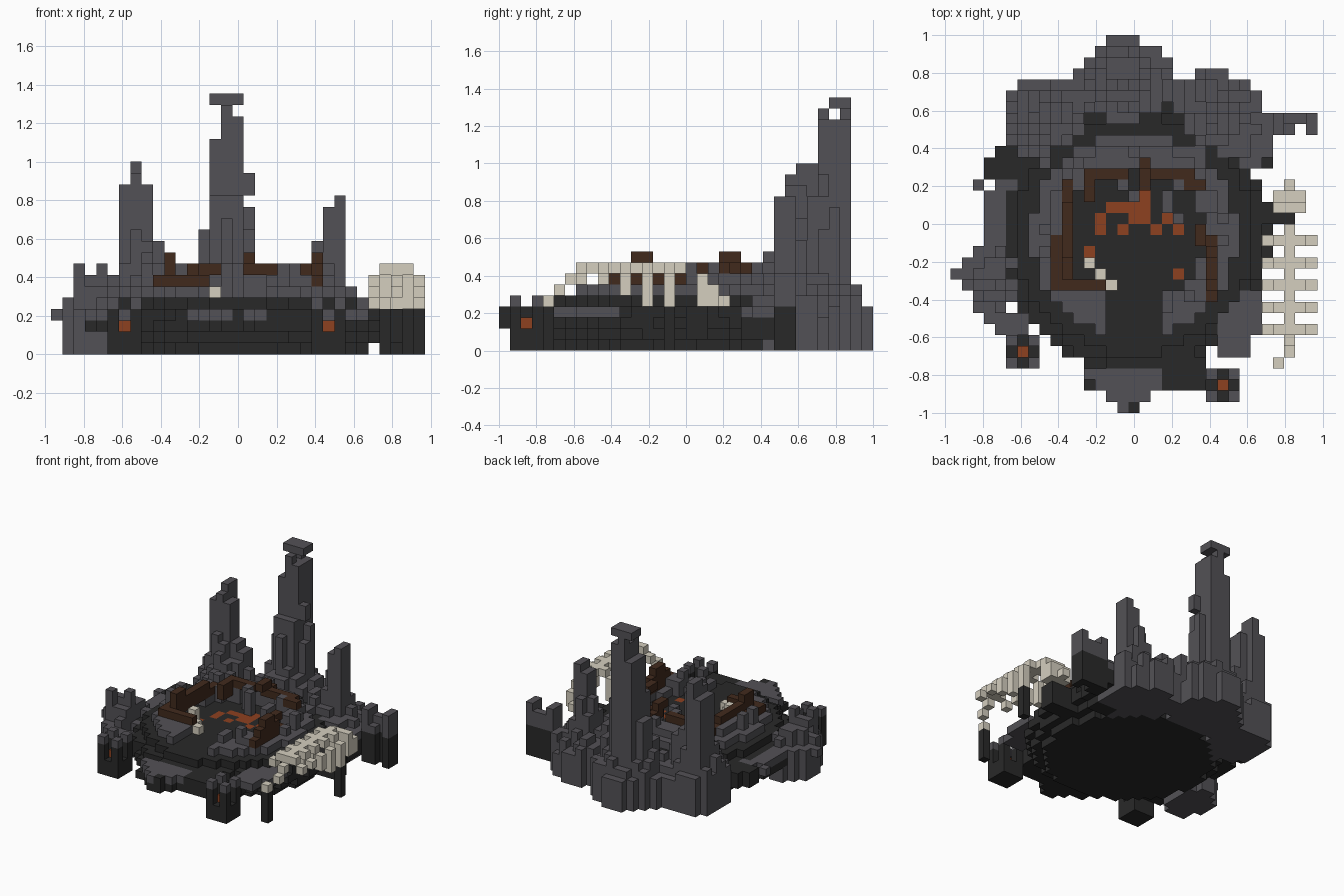
import bpy, bmesh, math, random
from mathutils import Vector

cube = bpy.data.objects.get("Cube")
if cube:
    bpy.data.objects.remove(cube)

random.seed(4)
U = 2 / 34                                   # block size
ORIGIN = Vector((-16.5, -17, 0))
CX, CY = 16, 15.5                            # crater centre in blocks


def material(name, rgb):
    m = bpy.data.materials.new(name)
    m.use_nodes = True
    m.diffuse_color = (*rgb, 1)
    bsdf = m.node_tree.nodes["Principled BSDF"]
    bsdf.inputs["Base Color"].default_value = (*rgb, 1)
    bsdf.inputs["Roughness"].default_value = 0.9
    return m


DARK = material("dark rock", (0.022, 0.022, 0.022))
GREY = material("grey rock", (0.086, 0.083, 0.093))
BROWN = material("burnt wood", (0.053, 0.023, 0.012))
EMBER = material("ember orange", (0.27, 0.052, 0.014))
BONE = material("bone", (0.66, 0.62, 0.52))

grid = {}                                    # block -> (part, material)


def box(part, mat, i, j, k):
    """Fill inclusive block ranges; a single number is a range of one."""
    span = [range(r[0], r[1] + 1) if isinstance(r, tuple) else (r,) for r in (i, j, k)]
    for x in span[0]:
        for y in span[1]:
            for z in span[2]:
                grid[x, y, z] = (part, mat)


def disc(part, mat, k, radius, cx=CX, cy=CY, stretch=1):
    for x in range(33):
        for y in range(34):
            if math.hypot(x - cx, (y - cy) / stretch) <= radius:
                grid.setdefault((x, y, k), (part, mat))


def mound(part, mat, cx, cy, rx, ry, heights):
    """Rough heap whose column height falls from the centre to the rim."""
    for x in range(33):
        for y in range(34):
            d = math.hypot((x - cx) / rx, (y - cy) / ry)
            if d <= 1:
                h = heights[min(int(d * len(heights)), len(heights) - 1)]
                for z in range(max(2, h + random.choice((-1, 0, 0, 1)))):
                    grid.setdefault((x, y, z), (part, mat))


# Stepped base and raised dark plateau
for k, r in enumerate((10.2, 11.4, 12.1, 11.8, 10.7)):
    disc("crater_base", DARK, k, r)

# Grey crater rim, open at the front
for x in range(33):
    for y in range(34):
        r = math.hypot(x - CX, y - CY)
        inside = r < 6.2 or (abs(x - CX) <= 2 and y < CY)
        if r <= 9.3 and not inside:
            grid[x, y, 5] = ("crater_rim", GREY)
            if r < 8.3 and (y > 17 or random.random() < 0.35):
                grid[x, y, 6] = ("crater_rim", GREY)
                if random.random() < 0.12:
                    grid[x, y, 7] = ("crater_rim", GREY)

# Thin ledges around the lower ring
box("front_ledge", DARK, (12, 22), (2, 4), 2)
box("front_ledge", DARK, (14, 17), 1, 2)
box("front_ledge", GREY, (12, 18), 3, 3)
box("front_ledge", GREY, (13, 18), 2, 3)
box("front_ledge", GREY, (14, 17), 1, 3)
box("front_ledge", DARK, (19, 22), (2, 4), 3)
box("front_ledge", DARK, (15, 16), 0, 2)
box("front_ledge", GREY, 15, 0, 3)
box("front_ledge", DARK, 16, 0, 3)
box("side_ledge", GREY, (24, 26), (5, 10), 3)
box("side_ledge", GREY, 27, (7, 10), 3)
box("back_ledge", DARK, (4, 7), (21, 23), (2, 3))
box("back_ledge", DARK, 3, (21, 22), (2, 3))
box("back_ledge", GREY, 2, 20, 3)
for k, mat in ((2, DARK), (3, GREY)):
    disc("back_ledge", mat, k, 2.3, 4.5, 17, 1.6)
    box("corner_ledge", mat, (4, 6), (7, 8), k)
    box("corner_ledge", mat, 3, 8, k)

# Back spires: heaps around tall cores
box("tall_spire", GREY, 14, (29, 31), (0, 18))
box("tall_spire", GREY, (15, 16), (29, 31), (0, 20))
box("tall_spire", GREY, 15, (29, 31), 21)
grid.pop((15, 30, 21))
box("tall_spire", GREY, (14, 16), (30, 31), 22)
box("tall_spire", GREY, 17, 30, (0, 12))
box("tall_spire", GREY, 17, 29, (14, 15))
box("tall_spire", GREY, 17, 29, (0, 10))
box("tall_spire", GREY, (14, 16), 28, (0, 13))
box("tall_spire", GREY, 15, 27, (0, 11))
box("tall_spire", GREY, 13, (29, 30), (0, 10))
mound("tall_spire", GREY, 15.2, 28.8, 4.9, 4.2, (10, 9, 7, 6, 4))
box("tall_spire", GREY, (14, 16), 33, (0, 3))

box("left_spire", GREY, 7, (27, 28), (0, 16))
box("left_spire", GREY, 7, 26, (0, 15))
box("left_spire", GREY, 6, (26, 28), (0, 14))
box("left_spire", GREY, 8, (26, 27), (0, 14))
box("left_spire", GREY, 9, (26, 27), (0, 9))
box("left_spire", GREY, 7, 25, (0, 10))
mound("left_spire", GREY, 8, 25.8, 4, 3.9, (9, 9, 8, 6, 5))

box("right_spire", GREY, 25, (25, 26), (0, 13))
box("right_spire", GREY, 24, (25, 26), (0, 12))
box("right_spire", GREY, 24, 27, (0, 9))
box("right_spire", GREY, 23, 26, (0, 9))
mound("right_spire", GREY, 23.4, 25.8, 4.4, 4.5, (8, 7, 6, 5, 4))
box("right_spire_foot", DARK, (25, 27), (22, 23), (0, 2))
box("right_spire_foot", DARK, 28, (22, 26), (1, 2))
box("right_spire_foot", GREY, 28, (23, 26), 3)
box("right_spire_foot", GREY, (26, 27), (22, 23), 3)

# Boulder with short spikes
mound("side_boulder", GREY, 3.3, 11.8, 2.6, 3.5, (6, 6, 5, 4))
box("side_boulder", GREY, (3, 4), (10, 12), (0, 5))
box("side_boulder", GREY, (2, 4), 11, 6)
box("side_boulder", GREY, 2, 10, (5, 7))
box("side_boulder", GREY, 4, 11, 7)
box("side_boulder", GREY, 0, 12, 3)

# Charred beams around the crater
for i, j, k in (
    (10, (11, 20), 6), (10, (12, 18), 7), (9, (11, 15), 6), ((9, 13), 11, 6),
    (10, (12, 13), 8), ((12, 15), 21, 7), (12, (19, 20), (6, 7)), ((17, 21), 21, 7),
    (17, (20, 21), 8), (17, 22, 7), ((21, 22), 20, 7), (23, (10, 15), 6),
    (23, (11, 14), 7), (22, (15, 16), 7), (23, (12, 13), 8),
):
    box("charred_beams", BROWN, i, j, k)

# Embers set in the floor, with stalagmites between them
for i, j in (((14, 17), 18), (17, 19), (13, (16, 17)), ((16, 17), 17), (19, 17),
             (15, 16), (18, 16), (20, 16), (12, 14), (20, 12)):
    box("embers", EMBER, i, j, 4)
for n in range(10):
    x, y = random.randint(13, 20), random.randint(17, 20)
    if grid[x, y, 4][1] != EMBER:
        box("stalagmites", GREY, x, y, (5, random.randint(5, 7)))

# Small bones beside the beams
box("floor_bones", BONE, 12, 13, (5, 6))
box("floor_bones", BONE, 13, 12, 5)
box("floor_bones", BONE, 14, 11, 5)

# Braziers: dark block, ember and four corner stubs
for i, j in ((6, 5), (24, 2)):
    box("brazier", DARK, (i - 1, i + 1), (j - 1, j + 1), (0, 1))
    for z in (2, 3, 4, 5):
        for dx in (-1, 0, 1):
            for dy in (-1, 0, 1):
                grid.pop((i + dx, j + dy, z), None)
                if dx and dy and z < 5:
                    box("brazier", GREY if z == 4 else DARK, i + dx, j + dy, z)
    box("brazier", EMBER, i, j, 2)

# Rib cage: rising spine, arched ribs that lengthen backward, and a skull
box("ribcage", BONE, 29, 4, 4)
for j in range(5, 17):
    box("ribcage", BONE, 30, j, min(j, 7))
for j, low in ((7, 6), (9, 6), (11, 5), (13, 4), (15, 4)):
    box("ribcage", BONE, (29, 31), j, 7)
    for i in (28, 32):
        box("ribcage", BONE, i, j, (low, 6))
box("skull", BONE, (29, 31), 18, (4, 6))
box("skull", BONE, (29, 31), 19, (4, 5))
box("skull", BONE, 30, 20, 4)
box("rib_support", DARK, 29, 4, (0, 3))
box("rib_support", DARK, 32, 15, (0, 3))
box("rib_support", DARK, (28, 30), (17, 18), (1, 3))

# Ruined pillar behind the rib cage
box("ruined_pillar", DARK, (29, 32), 26, (0, 3))
box("ruined_pillar", DARK, (29, 30), 25, (0, 3))
box("ruined_pillar", DARK, 32, 25, (0, 3))
box("ruined_pillar", GREY, (29, 32), 26, (4, 5))
box("ruined_pillar", GREY, 29, (25, 26), (4, 6))
box("ruined_pillar", GREY, 30, 25, 4)
box("ruined_pillar", GREY, 32, (25, 26), (4, 6))

# Skin every part with the outer faces of its blocks
for part in sorted({p for p, m in grid.values()}):
    bm = bmesh.new()
    mesh = bpy.data.meshes.new(part)
    verts, mats = {}, []
    for cell, (owner, mat) in grid.items():
        if owner != part:
            continue
        if mat not in mats:
            mats.append(mat)
            mesh.materials.append(mat)
        for axis in range(3):
            for side in (0, 1):
                near = list(cell)
                near[axis] += 2 * side - 1
                if tuple(near) in grid:
                    continue
                loop = []
                for a, b in ((0, 0), (1, 0), (1, 1), (0, 1)):
                    p = list(cell)
                    p[axis] += side
                    p[(axis + 1) % 3] += a
                    p[(axis + 2) % 3] += b
                    p = tuple(p)
                    if p not in verts:
                        verts[p] = bm.verts.new((Vector(p) + ORIGIN) * U)
                    loop.append(verts[p])
                face = bm.faces.new(loop if side else loop[::-1])
                face.material_index = mats.index(mat)
    bm.to_mesh(mesh)
    bm.free()
    bpy.context.collection.objects.link(bpy.data.objects.new(part, mesh))
